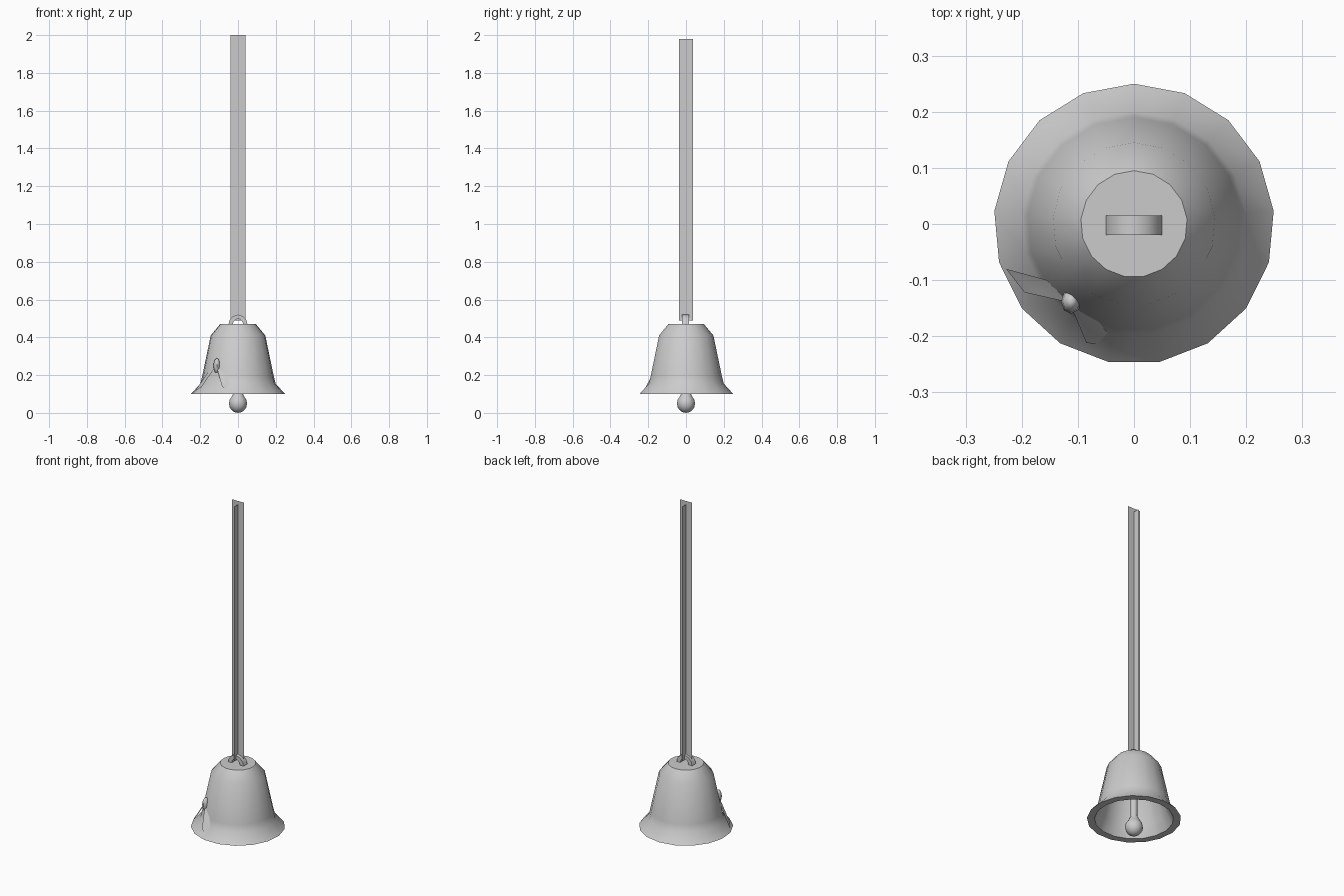
import bpy, bmesh, math
from mathutils import Vector

if "Cube" in bpy.data.objects:
    bpy.data.objects.remove(bpy.data.objects["Cube"], do_unlink=True)

# One plain grey for everything
grey = bpy.data.materials.new("light_grey")
grey.use_nodes = True
COLOUR = (0.6, 0.6, 0.6, 1)
grey.diffuse_color = COLOUR
grey.node_tree.nodes["Principled BSDF"].inputs["Base Color"].default_value = COLOUR


def finish(name, bm, angle=35, recalc=True):
    if recalc:
        bmesh.ops.recalc_face_normals(bm, faces=bm.faces)
    mesh = bpy.data.meshes.new(name)
    bm.to_mesh(mesh)
    bm.free()
    mesh.materials.append(grey)
    obj = bpy.data.objects.new(name, mesh)
    bpy.context.collection.objects.link(obj)
    bpy.ops.object.select_all(action='DESELECT')
    obj.select_set(True)
    bpy.context.view_layer.objects.active = obj
    bpy.ops.object.shade_smooth_by_angle(angle=math.radians(angle))
    return obj


def lathe(name, profile, sides, angle=35):
    """Turn (radius, height) points about z; radius 0 makes a pole."""
    bm = bmesh.new()
    rings = []
    for r, z in profile:
        count = sides if r > 0 else 1
        rings.append([bm.verts.new((r * math.sin(math.tau * i / sides),
                                    r * math.cos(math.tau * i / sides), z))
                      for i in range(count)])
    for a, b in zip(rings, rings[1:]):
        for i in range(sides):
            j = (i + 1) % sides
            loop = [a[i % len(a)], a[j % len(a)], b[j % len(b)], b[i % len(b)]]
            bm.faces.new(list(dict.fromkeys(loop)))
    return finish(name, bm, angle)


# Bell shell: outside from the crown to the lip, then the hollow inside
lathe("bell", [(0, 0.47), (0.095, 0.47), (0.145, 0.41), (0.19, 0.195),
               (0.2, 0.155), (0.25, 0.1), (0.21, 0.1), (0.178, 0.16),
               (0.125, 0.40), (0.08, 0.445), (0, 0.445)], 17)

# Clapper: ball and rod in one turned piece
ball = [(0.048 * math.sin(math.pi * k / 8), 0.05 - 0.05 * math.cos(math.pi * k / 8))
        for k in range(7)]
lathe("clapper", ball + [(0.018, 0.115), (0.018, 0.45), (0, 0.45)], 12, 50)

# Hanging loop: square-section arch on the crown
bm = bmesh.new()
rows = []
for k in range(7):
    a = math.pi * k / 6
    rows.append([bm.verts.new((rx * math.cos(a), y, 0.465 + rz * math.sin(a)))
                 for rx, rz, y in ((0.051, 0.055, -0.02), (0.051, 0.055, 0.015),
                                   (0.028, 0.033, 0.015), (0.028, 0.033, -0.02))])
for a, b in zip(rows, rows[1:]):
    for i in range(4):
        j = (i + 1) % 4
        bm.faces.new((a[i], a[j], b[j], b[i]))
finish("hanging_loop", bm, 40)

# Cord: two crossed flat strips
for name, side, top in (("cord_strip_across", Vector((0.04, 0, 0)), 2.0),
                        ("cord_strip_along", Vector((0, 0.038, 0)), 1.98)):
    bm = bmesh.new()
    up, low = Vector((0, 0, top)), Vector((0, 0, 0.49))
    bm.faces.new([bm.verts.new(p) for p in (low - side, low + side, up + side, up - side)])
    finish(name, bm, recalc=False)


# Leaves: folded along the rib, lying on the bell
def leaf(name, base, tip, inner, outer, rib):
    bm = bmesh.new()
    b, t, i, o, r = [bm.verts.new(p) for p in (base, tip, inner, outer, rib)]
    for tri in ((b, i, r), (i, t, r), (t, o, r), (o, b, r)):
        bm.faces.new(tri)
    bmesh.ops.recalc_face_normals(bm, faces=bm.faces)
    if sum((f.normal.dot(Vector((-1, -1, 0))) for f in bm.faces)) < 0:
        bmesh.ops.reverse_faces(bm, faces=bm.faces)
    finish(name, bm, recalc=False)


leaf("right_leaf", (-0.115, -0.14, 0.25), (-0.228, -0.08, 0.115),
     (-0.155, -0.1, 0.22), (-0.195, -0.122, 0.135), (-0.165, -0.125, 0.18))
leaf("left_leaf", (-0.115, -0.14, 0.25), (-0.03, -0.217, 0.1),
     (-0.062, -0.175, 0.2), (-0.085, -0.212, 0.14), (-0.083, -0.19, 0.18))

# Berry where the leaves meet
bm = bmesh.new()
bmesh.ops.create_uvsphere(bm, u_segments=8, v_segments=6, radius=1)
bmesh.ops.scale(bm, vec=(0.018, 0.022, 0.04), verts=bm.verts)
bmesh.ops.translate(bm, vec=(-0.112, -0.138, 0.25), verts=bm.verts)
finish("berry", bm, 50)
